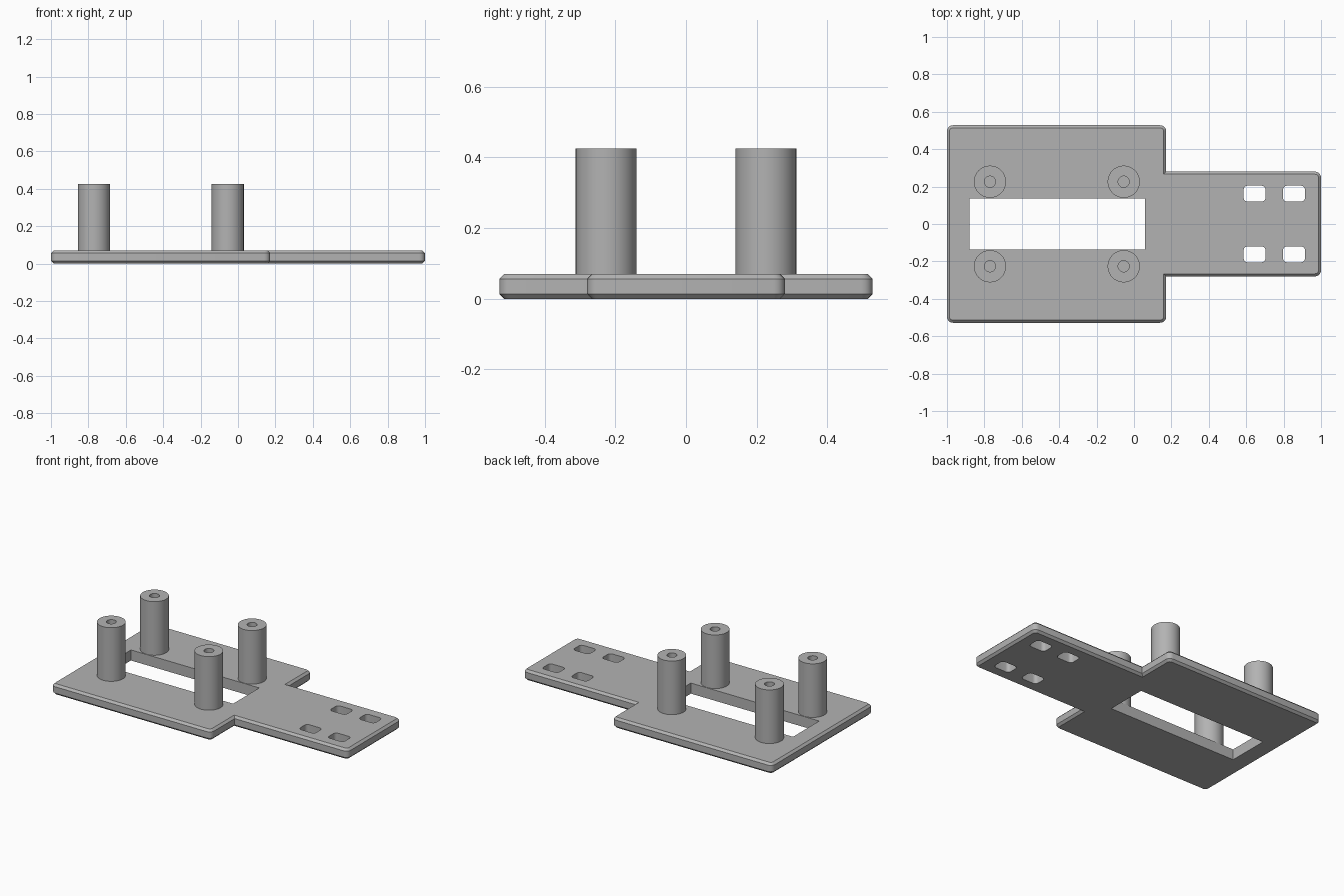
import bpy, bmesh, math

old = bpy.data.objects.get("Cube")
if old:
    bpy.data.objects.remove(old, do_unlink=True)

grey = bpy.data.materials.new("plain grey")
grey.use_nodes = True
COLOUR = (0.45, 0.45, 0.45, 1)
grey.diffuse_color = COLOUR
grey.node_tree.nodes["Principled BSDF"].inputs["Base Color"].default_value = COLOUR

THICK, CHAMFER, TOP = 0.07, 0.014, 0.425


def rounded_rect(x0, x1, y0, y1, r, steps=5):
    """Counter-clockwise outline with rounded corners."""
    if r == 0:
        return [(x0, y0), (x1, y0), (x1, y1), (x0, y1)]
    corners = [(x1 - r, y1 - r), (x0 + r, y1 - r), (x0 + r, y0 + r), (x1 - r, y0 + r)]
    pts = []
    for q, (cx, cy) in enumerate(corners):
        for i in range(steps + 1):
            a = math.pi / 2 * (q + i / steps)
            pts.append((cx + r * math.cos(a), cy + r * math.sin(a)))
    return pts


def loft(name, layers):
    """Closed solid through matching outlines, given as (z, points)."""
    bm = bmesh.new()
    rings = [[bm.verts.new((x, y, z)) for x, y in pts] for z, pts in layers]
    n = len(rings[0])
    for low, high in zip(rings, rings[1:]):
        for i in range(n):
            j = (i + 1) % n
            bm.faces.new((low[i], low[j], high[j], high[i]))
    bm.faces.new(rings[0][::-1])
    bm.faces.new(rings[-1])
    mesh = bpy.data.meshes.new(name)
    bm.to_mesh(mesh)
    bm.free()
    ob = bpy.data.objects.new(name, mesh)
    mesh.materials.append(grey)
    bpy.context.collection.objects.link(ob)
    return ob


def slab(name, x0, x1, half):
    """Rounded block with chamfered top and bottom rims."""
    layers = []
    for z, c in ((0, CHAMFER), (CHAMFER, 0), (THICK - CHAMFER, 0), (THICK, CHAMFER)):
        layers.append((z, rounded_rect(x0 + c, x1 - c, c - half, half - c, 0.032 - c)))
    return loft(name, layers)


def combine(target, other, operation):
    """Apply a boolean and discard the second object."""
    mod = target.modifiers.new("cut", "BOOLEAN")
    mod.operation, mod.object, mod.solver = operation, other, "EXACT"
    bpy.context.view_layer.objects.active = target
    bpy.ops.object.modifier_apply(modifier=mod.name)
    bpy.data.objects.remove(other, do_unlink=True)


def cut_hole(target, x0, x1, y0, y1, r):
    outline = rounded_rect(x0, x1, y0, y1, r)
    combine(target, loft("cutter", [(-0.1, outline), (0.2, outline)]), "DIFFERENCE")


def smooth(ob):
    bpy.ops.object.select_all(action="DESELECT")
    ob.select_set(True)
    bpy.context.view_layer.objects.active = ob
    bpy.ops.object.shade_smooth_by_angle(angle=math.radians(25))


# Base plate: wide body joined to a narrower arm
plate = slab("base_plate", -1.0, 0.172, 0.528)
combine(plate, slab("arm", 0.1, 1.0, 0.28), "UNION")

# Long slot and four strap holes
cut_hole(plate, -0.88, 0.06, -0.137, 0.137, 0)
for x in (0.586, 0.797):
    for y in (-0.205, 0.119):
        cut_hole(plate, x, x + 0.117, y, y + 0.086, 0.022)
smooth(plate)


# Hollow standoff posts, blind bore
def standoff(name, x, y):
    sides = 48
    profile = [(0.086, THICK - 0.005), (0.086, TOP), (0.03, TOP), (0.03, THICK)]
    bm = bmesh.new()
    rings = []
    for r, z in profile:
        rings.append([bm.verts.new((x + r * math.cos(2 * math.pi * i / sides),
                                    y + r * math.sin(2 * math.pi * i / sides), z))
                      for i in range(sides)])
    for a, b in zip(rings, rings[1:]):
        for i in range(sides):
            j = (i + 1) % sides
            bm.faces.new((a[i], a[j], b[j], b[i]))
    bm.faces.new(rings[0][::-1])
    bm.faces.new(rings[-1])
    mesh = bpy.data.meshes.new(name)
    bm.to_mesh(mesh)
    bm.free()
    mesh.materials.append(grey)
    ob = bpy.data.objects.new(name, mesh)
    bpy.context.collection.objects.link(ob)
    smooth(ob)


for x, end in ((-0.77, "outer"), (-0.055, "inner")):
    for y, side in ((-0.226, "front"), (0.226, "back")):
        standoff(f"standoff_{side}_{end}", x, y)
